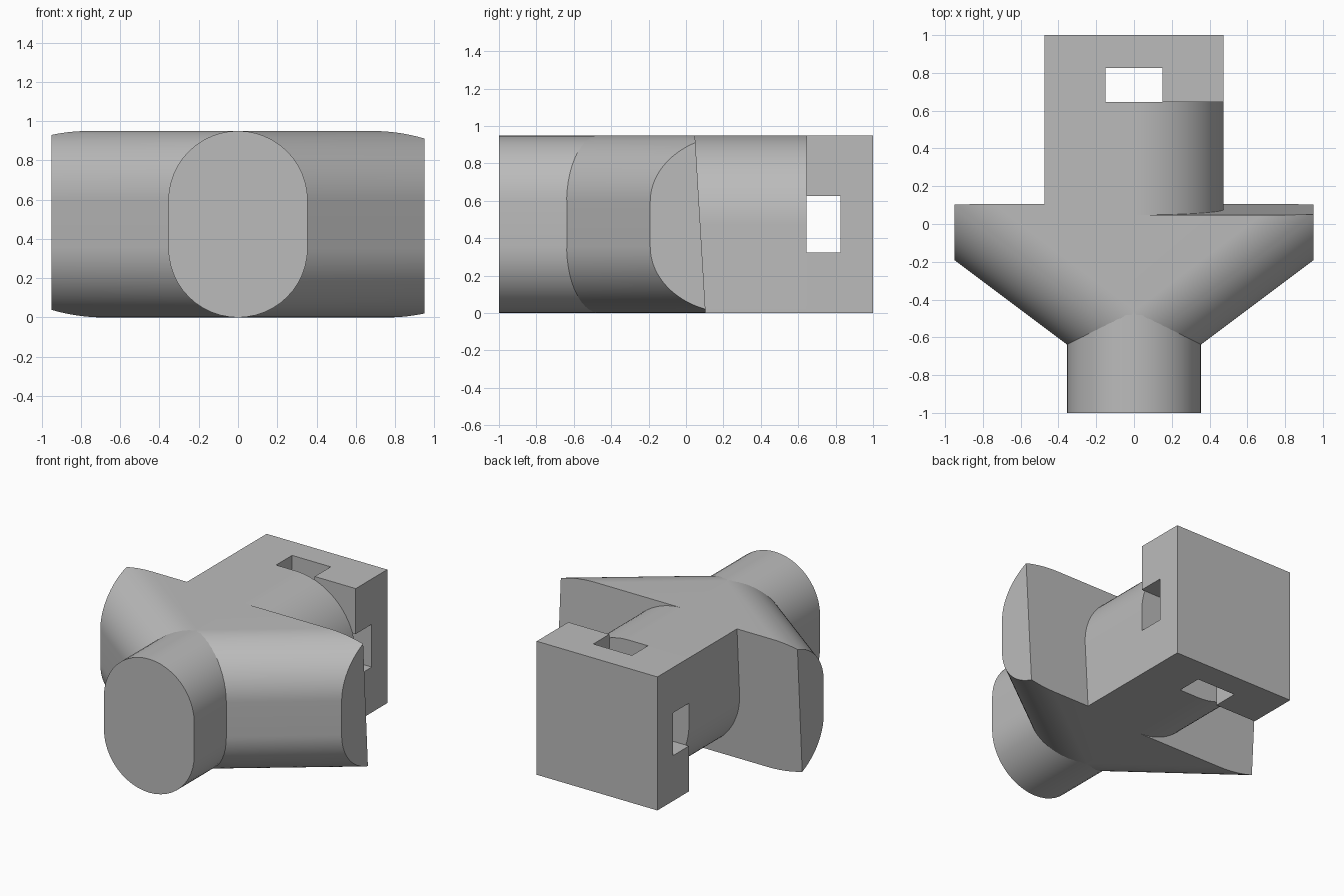
import bpy, bmesh, math
from mathutils import Vector, Matrix

old = bpy.data.objects.get("Cube")
if old:
    bpy.data.objects.remove(old, do_unlink=True)

H = 0.95            # overall height
HALF = H / 2        # half width of the square block
R = 0.355           # rounding radius of neck and arms
HOLE = 0.152        # half width of the cross slots

grey = bpy.data.materials.new("plain grey")
grey.use_nodes = True
COLOUR = (0.5, 0.5, 0.5, 1)
grey.diffuse_color = COLOUR
grey.node_tree.nodes["Principled BSDF"].inputs["Base Color"].default_value = COLOUR


def finish(name, bm):
    bmesh.ops.recalc_face_normals(bm, faces=bm.faces)
    mesh = bpy.data.meshes.new(name)
    bm.to_mesh(mesh)
    bm.free()
    mesh.materials.append(grey)
    obj = bpy.data.objects.new(name, mesh)
    bpy.context.collection.objects.link(obj)
    bpy.ops.object.select_all(action="DESELECT")
    obj.select_set(True)
    bpy.context.view_layer.objects.active = obj
    bpy.ops.object.shade_smooth_by_angle(angle=math.radians(30))


def arc(cx, cz, r, start, end, n=24):
    angles = [math.radians(start + (end - start) * i / n) for i in range(n + 1)]
    return [(cx + r * math.cos(a), cz + r * math.sin(a)) for a in angles]


def prism(outline, origin, direction, length):
    """Extrude an outline of (sideways, height) points along a level direction."""
    d = Vector(direction).normalized()
    side = d.cross(Vector((0, 0, 1)))
    bm = bmesh.new()
    verts = [bm.verts.new(Vector(origin) + side * s + Vector((0, 0, z))) for s, z in outline]
    face = bm.faces.new(verts)
    out = bmesh.ops.extrude_face_region(bm, geom=[face])
    moved = [v for v in out["geom"] if isinstance(v, bmesh.types.BMVert)]
    bmesh.ops.translate(bm, verts=moved, vec=d * length)
    return bm


def trim(bm, point, normal):
    """Cut away everything on the normal's side and close the cut."""
    geom = bm.verts[:] + bm.edges[:] + bm.faces[:]
    cut = bmesh.ops.bisect_plane(bm, geom=geom, plane_co=point, plane_no=normal,
                                 clear_outer=True)["geom_cut"]
    edges = [e for e in cut if isinstance(e, bmesh.types.BMEdge)]
    bmesh.ops.contextual_create(bm, geom=edges)


def box(name, x0, x1, y0, y1, z0, z1):
    finish(name, prism([(x0, z0), (x1, z0), (x1, z1), (x0, z1)],
                       (0, y0, 0), (0, 1, 0), y1 - y0))


# Front neck: tall rounded slot shape
neck = arc(0, H - R, R, 0, 180) + arc(0, R, R, 180, 360)
finish("front_neck", prism(neck, (0, -1, 0), (0, 1, 0), 0.7))

# Swept arms: rounded leading edge, flat behind, slanted back face;
# the second is the first turned half round about the long axis
arm = arc(0, R, R, -90, 0) + arc(0, H - R, R, 0, 90) + [(-2, H), (-2, 0)]
for name, turned in (("left_arm", False), ("right_arm", True)):
    bm = prism(arm, (-0.8, -1.06, 0), (0.8, 0.6, 0), 4)
    trim(bm, (0, 0, 0), (-1, 0, 0))
    trim(bm, (H, 0, 0), (1, 0, 0))
    trim(bm, (0, 0.048, H), (0, H, 0.057))
    if turned:
        spin = Matrix.Translation((0, 0, HALF)) @ Matrix.Rotation(math.pi, 4, "Y") \
            @ Matrix.Translation((0, 0, -HALF))
        bmesh.ops.transform(bm, matrix=spin, verts=bm.verts)
    finish(name, bm)

# Shaft: square at two opposite corners, round at the other two
shaft = arc(0, HALF, HALF, 0, 90) + [(-HALF, H)] \
    + arc(0, HALF, HALF, 180, 270) + [(HALF, 0)]
finish("shaft", prism(shaft, (0, 0.03, 0), (0, 1, 0), 0.615))

# Square end block: solid back plate and four posts leaving crossed slots
box("end_plate", -HALF, HALF, 0.825, 1, 0, H)
for side, x0, x1 in (("right", -HALF, -HOLE), ("left", HOLE, HALF)):
    for level, z0, z1 in (("lower", 0, HALF - HOLE), ("upper", HALF + HOLE, H)):
        box(f"{level}_{side}_post", x0, x1, 0.645, 0.825, z0, z1)
